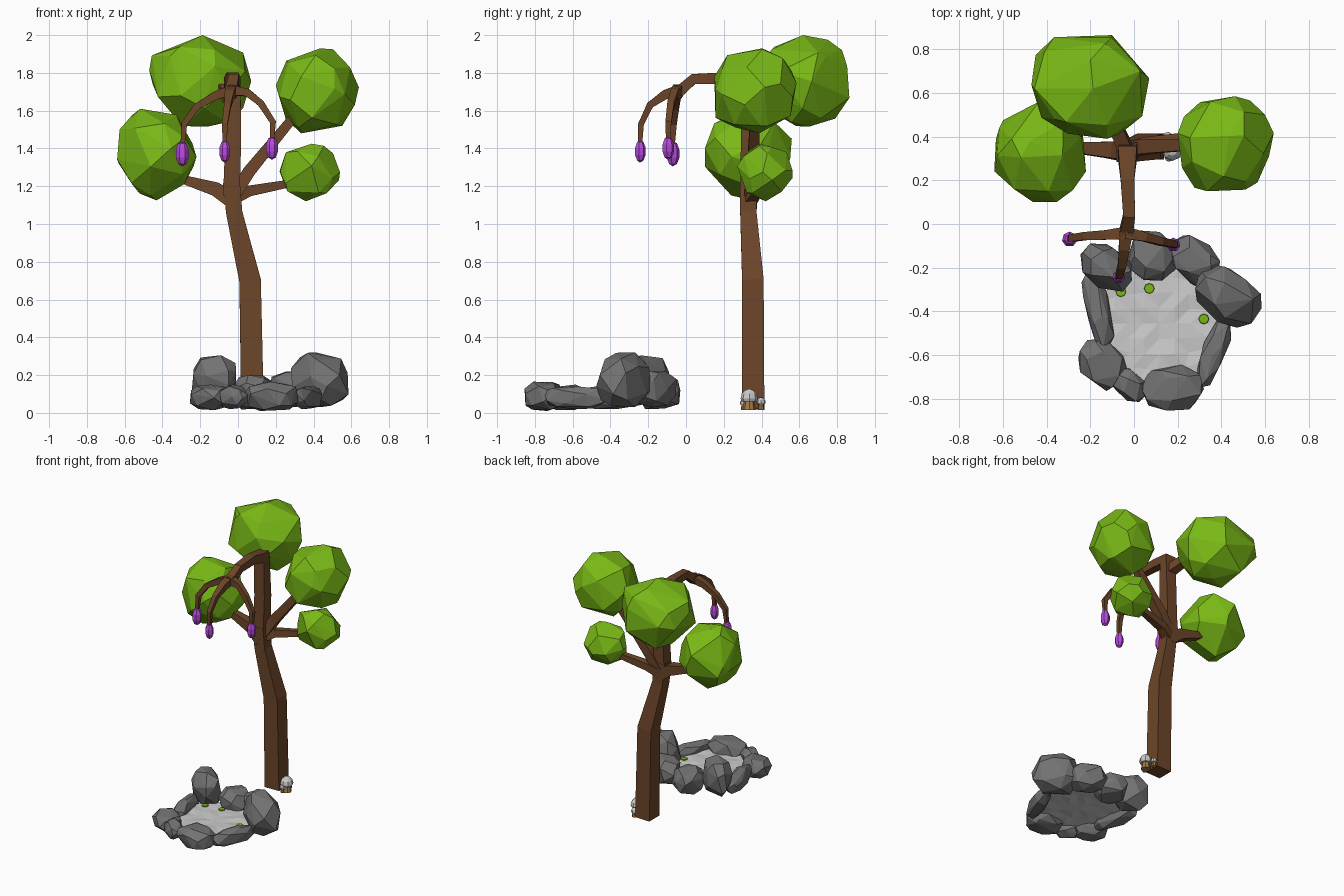
import bpy, bmesh, math, random
from mathutils import Vector, Matrix

if "Cube" in bpy.data.objects:
    bpy.data.objects.remove(bpy.data.objects["Cube"])

random.seed(4)


def mat(name, r, g, b):
    m = bpy.data.materials.new(name)
    m.diffuse_color = (r, g, b, 1)
    m.use_nodes = True
    m.node_tree.nodes["Principled BSDF"].inputs["Base Color"].default_value = m.diffuse_color
    return m


BARK = mat("bark", 0.15, 0.06, 0.022)
LEAF = mat("leaf", 0.19, 0.48, 0.008)
FRUIT = mat("fruit_purple", 0.5, 0.07, 0.75)
ROCK = mat("dark_stone", 0.17, 0.17, 0.17)
WATER = mat("water_grey", 0.58, 0.58, 0.58)
CAP = mat("cap_white", 0.68, 0.68, 0.66)
STEM = mat("stem_tan", 0.36, 0.2, 0.07)


def finish(name, bm, material):
    bmesh.ops.recalc_face_normals(bm, faces=bm.faces)
    me = bpy.data.meshes.new(name)
    bm.to_mesh(me)
    bm.free()
    me.materials.append(material)
    ob = bpy.data.objects.new(name, me)
    bpy.context.collection.objects.link(ob)
    return ob


def limb(name, pts, ref):
    """Square tube through (x, y, z, half width) points."""
    ref, bm, rings = Vector(ref), bmesh.new(), []
    ps = [Vector(p[:3]) for p in pts]
    for i, p in enumerate(ps):
        t = Vector((0, 0, 0))
        if i:
            t += (p - ps[i - 1]).normalized()
        if i < len(ps) - 1:
            t += (ps[i + 1] - p).normalized()
        t.normalize()
        s = t.cross(ref).normalized()
        u = s.cross(t)
        r = pts[i][3]
        rings.append([bm.verts.new(p + s * a * r + u * b * r)
                      for a, b in ((-1, -1), (1, -1), (1, 1), (-1, 1))])
    for a, b in zip(rings, rings[1:]):
        for k in range(4):
            j = (k + 1) % 4
            bm.faces.new((a[k], a[j], b[j], b[k]))
    bm.faces.new(rings[0])
    bm.faces.new(rings[-1])
    return finish(name, bm, BARK)


def lump(name, lo, hi, n, jitter, material, power=1.0, slim=1.0, angle=0):
    """Faceted convex blob filling the box lo..hi, its long axis turned by angle."""
    bm, pts = bmesh.new(), []
    turn = random.random() * 6
    spin = Matrix.Rotation(math.radians(angle), 3, 'Z')
    for i in range(n):
        z = 1 - 2 * (i + 0.5) / n
        a = i * math.pi * (3 - math.sqrt(5)) + turn
        r = math.sqrt(1 - z * z)
        v = Vector((r * math.cos(a), r * math.sin(a), z))
        v += Vector([random.uniform(-jitter, jitter) for _ in range(3)])
        v = v.normalized() * random.uniform(.94, 1.04)
        v = Vector([math.copysign(abs(c) ** power, c) for c in v])
        v.y *= slim
        pts.append(spin @ v)
    mn = [min(p[k] for p in pts) for k in range(3)]
    mx = [max(p[k] for p in pts) for k in range(3)]
    for p in pts:
        bm.verts.new([lo[k] + (p[k] - mn[k]) / (mx[k] - mn[k]) * (hi[k] - lo[k]) for k in range(3)])
    res = bmesh.ops.convex_hull(bm, input=bm.verts[:])
    inner = [g for g in res["geom_interior"] if isinstance(g, bmesh.types.BMVert)]
    if inner:
        bmesh.ops.delete(bm, geom=inner, context='VERTS')
    bmesh.ops.dissolve_limit(bm, angle_limit=math.radians(6), verts=bm.verts[:], edges=bm.edges[:])
    return finish(name, bm, material)


# Trunk and branches
X, Y = (1, 0, 0), (0, 1, 0)
limb("trunk", [(.077, .355, .02, .06), (.064, .354, .7, .057),
               (-.02, .33, 1.06, .043), (-.035, .33, 1.22, .045)], Y)
limb("upper_trunk", [(-.035, .33, 1.15, .044), (-.025, .333, 1.45, .042), (-.03, .325, 1.75, .043),
                     (-.03, .2, 1.772, .031), (-.022, .04, 1.768, .027),
                     (-.038, -.05, 1.69, .03)], X)
limb("left_branch", [(-.02, .33, 1.12, .045), (-.12, .34, 1.185, .037), (-.27, .35, 1.23, .025),
                     (-.36, .34, 1.29, .02)], Y)
limb("right_upper_branch", [(-.03, .34, 1.14, .035), (.06, .355, 1.28, .033),
                            (.29, .365, 1.56, .025), (.38, .37, 1.66, .02)], Y)
limb("right_lower_branch", [(-.02, .34, 1.14, .035), (.06, .37, 1.175, .028),
                            (.25, .4, 1.21, .021), (.34, .41, 1.23, .018)], Y)
limb("back_branch", [(-.03, .32, 1.66, .035), (-.08, .44, 1.72, .03), (-.16, .58, 1.75, .022)], X)

# Drooping twigs that carry the fruit
limb("left_twig", [(-.03, -.04, 1.71, .028), (-.12, -.05, 1.68, .022), (-.22, -.055, 1.62, .018),
                   (-.285, -.065, 1.53, .016), (-.293, -.07, 1.42, .011)], Y)
limb("right_twig", [(-.04, -.04, 1.71, .028), (.05, -.06, 1.695, .02), (.12, -.08, 1.64, .018),
                    (.185, -.093, 1.54, .016), (.18, -.095, 1.44, .011)], Y)
limb("front_twig", [(-.036, -.03, 1.71, .03), (-.045, -.11, 1.685, .025), (-.055, -.19, 1.63, .018),
                    (-.07, -.238, 1.53, .015), (-.07, -.243, 1.42, .011)], X)

# Leaf clumps
for name, lo, hi, n in (
        ("left_leaves", (-.64, .10, 1.125), (-.22, .56, 1.61), 28),
        ("top_leaves", (-.47, .39, 1.515), (.07, .865, 2.0), 28),
        ("right_upper_leaves", (.2, .15, 1.48), (.64, .585, 1.93), 30),
        ("right_lower_leaves", (.22, .27, 1.12), (.54, .565, 1.425), 26)):
    lump(name, lo, hi, n, .25, LEAF)

# Hanging fruit
for name, x, y, z0, z1, r in (("left_fruit", -.295, -.07, 1.305, 1.44, .037),
                              ("front_fruit", -.07, -.243, 1.325, 1.445, .031),
                              ("right_fruit", .18, -.095, 1.34, 1.465, .034)):
    bm = bmesh.new()
    bmesh.ops.create_uvsphere(bm, u_segments=7, v_segments=5, radius=1)
    bmesh.ops.transform(bm, verts=bm.verts, matrix=Matrix.Translation((x, y, (z0 + z1) / 2))
                        @ Matrix.Diagonal((r, r, (z1 - z0) / 2, 1)))
    finish(name, bm, FRUIT)

# Ring of rocks: box low, box high, slimness, turn
rocks = (((-.245, -.31, .04), (-.01, -.09, .305), .7, -35),
         ((-.03, -.26, .02), (.2, -.03, .2), .9, -20),
         ((.16, -.29, .03), (.395, -.05, .22), .7, -40),
         ((.28, -.475, .03), (.585, -.185, .32), .7, -35),
         ((.285, -.75, .02), (.445, -.41, .14), .35, 65),
         ((.03, -.855, .01), (.32, -.645, .165), .8, 0),
         ((-.1, -.815, .02), (.05, -.66, .15), .7, -35),
         ((-.255, -.765, .015), (-.03, -.525, .15), .8, -40),
         ((-.24, -.59, .02), (-.09, -.2, .15), .35, 105))
for i, (lo, hi, slim, angle) in enumerate(rocks):
    lump(f"rock_{i + 1}", lo, hi, 22, .2, ROCK, .85, slim, angle)

# Pool surface: a grid rounded into a disc with slight ripples
bm = bmesh.new()
bmesh.ops.create_grid(bm, x_segments=8, y_segments=8, size=1)
for v in bm.verts:
    x, y = v.co.x, v.co.y
    v.co = (.115 + .285 * x * math.sqrt(1 - y * y / 2), -.455 + .285 * y * math.sqrt(1 - x * x / 2),
            .08 + random.uniform(-.006, .006))
bmesh.ops.triangulate(bm, faces=bm.faces[:])
pool = finish("pool_water", bm, WATER)
if pool.data.polygons[0].normal.z < 0:
    pool.data.flip_normals()

# Floating leaves
for i, (x, y) in enumerate(((-.06, -.31), (.07, -.295), (.32, -.435))):
    bm = bmesh.new()
    bmesh.ops.create_cone(bm, cap_ends=True, segments=8, radius1=.024, radius2=.022, depth=.006,
                          matrix=Matrix.Translation((x, y, .091)))
    finish(f"floating_leaf_{i + 1}", bm, LEAF)

# Mushrooms beside the trunk: tapered stem and domed cap
for i, (x, y, z, r) in enumerate(((.175, .335, .075, .046), (.155, .398, .055, .024),
                                  (.16, .305, .05, .02))):
    bm = bmesh.new()
    bmesh.ops.create_cone(bm, cap_ends=True, segments=8, radius1=r * .75, radius2=r * .5,
                          depth=z - .015, matrix=Matrix.Translation((x, y, (z + .015) / 2)))
    finish(f"mushroom_stem_{i + 1}", bm, STEM)
    bm = bmesh.new()
    bmesh.ops.create_uvsphere(bm, u_segments=8, v_segments=6, radius=r)
    for v in bm.verts:
        v.co.z = max(v.co.z * 1.15, -r * .3)
        v.co += Vector((x, y, z))
    finish(f"mushroom_cap_{i + 1}", bm, CAP)
